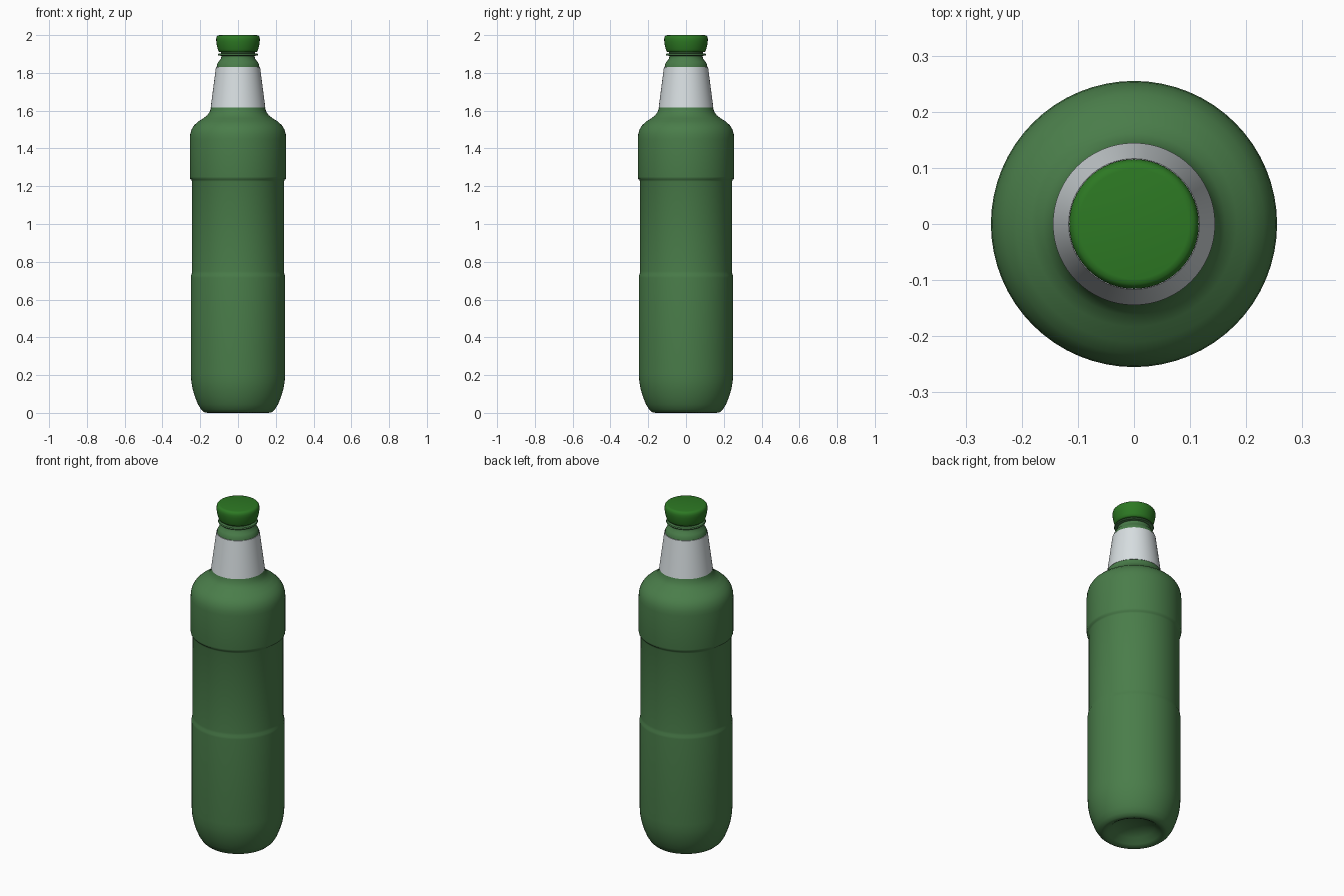
import bpy, bmesh, math

SEG = 64


def material(name, rgb):
    m = bpy.data.materials.new(name)
    m.diffuse_color = (*rgb, 1)
    return m


def lathe(name, profile, mat, closed=False):
    """Revolve a (radius, z) profile around z; radius 0 becomes a pole."""
    bm = bmesh.new()
    rings = []
    for r, z in profile:
        if r == 0:
            rings.append([bm.verts.new((0, 0, z))] * SEG)
        else:
            rings.append([bm.verts.new((r * math.cos(2 * math.pi * i / SEG),
                                        r * math.sin(2 * math.pi * i / SEG), z))
                          for i in range(SEG)])
    if closed:
        rings.append(rings[0])
    for a, b in zip(rings, rings[1:]):
        for i in range(SEG):
            j = (i + 1) % SEG
            quad = list(dict.fromkeys((a[i], a[j], b[j], b[i])))
            bm.faces.new(quad)
    bmesh.ops.recalc_face_normals(bm, faces=bm.faces)
    mesh = bpy.data.meshes.new(name)
    bm.to_mesh(mesh)
    bm.free()
    mesh.materials.append(mat)
    ob = bpy.data.objects.new(name, mesh)
    bpy.context.collection.objects.link(ob)
    bpy.ops.object.select_all(action='DESELECT')
    ob.select_set(True)
    bpy.context.view_layer.objects.active = ob
    bpy.ops.object.shade_smooth_by_angle(angle=math.radians(40))
    return ob


green = material("bottle green", (0.068, 0.205, 0.068))
cap_green = material("cap green", (0.026, 0.19, 0.017))
silver = material("label pale grey", (0.68, 0.73, 0.75))

# Bottle: recessed base, stepped body, shoulder, neck and collar ring
lathe("bottle", [
    (0, 0.06), (0.06, 0.055), (0.11, 0.035), (0.14, 0.01), (0.16, 0.0),
    (0.178, 0.003), (0.195, 0.018), (0.212, 0.045), (0.228, 0.085),
    (0.24, 0.125), (0.247, 0.165), (0.25, 0.21),
    (0.25, 0.715), (0.249, 0.727), (0.245, 0.737), (0.244, 0.75),
    (0.244, 1.225), (0.247, 1.234), (0.253, 1.239), (0.255, 1.25),
    (0.255, 1.45), (0.253, 1.475), (0.246, 1.5), (0.232, 1.523),
    (0.21, 1.543), (0.183, 1.56), (0.162, 1.576), (0.15, 1.594),
    (0.144, 1.612), (0.14, 1.63), (0.113, 1.83), (0.111, 1.845),
    (0.103, 1.86), (0.092, 1.872), (0.088, 1.885), (0.088, 1.89),
    (0.104, 1.892), (0.107, 1.896), (0.104, 1.902), (0.09, 1.904),
    (0.088, 1.93), (0, 1.93)], green)

# Neck label: thin sleeve just proud of the neck
lathe("neck_label", [
    (0.138, 1.618), (0.1445, 1.618), (0.1165, 1.832), (0.111, 1.832)],
    silver, closed=True)

# Cap: flared sides with a rounded top rim
lathe("cap", [
    (0, 1.91), (0.098, 1.91), (0.103, 1.914), (0.107, 1.925),
    (0.112, 1.945), (0.115, 1.965), (0.1155, 1.98), (0.113, 1.991),
    (0.107, 1.998), (0.098, 2.0), (0, 2.0)], cap_green)
